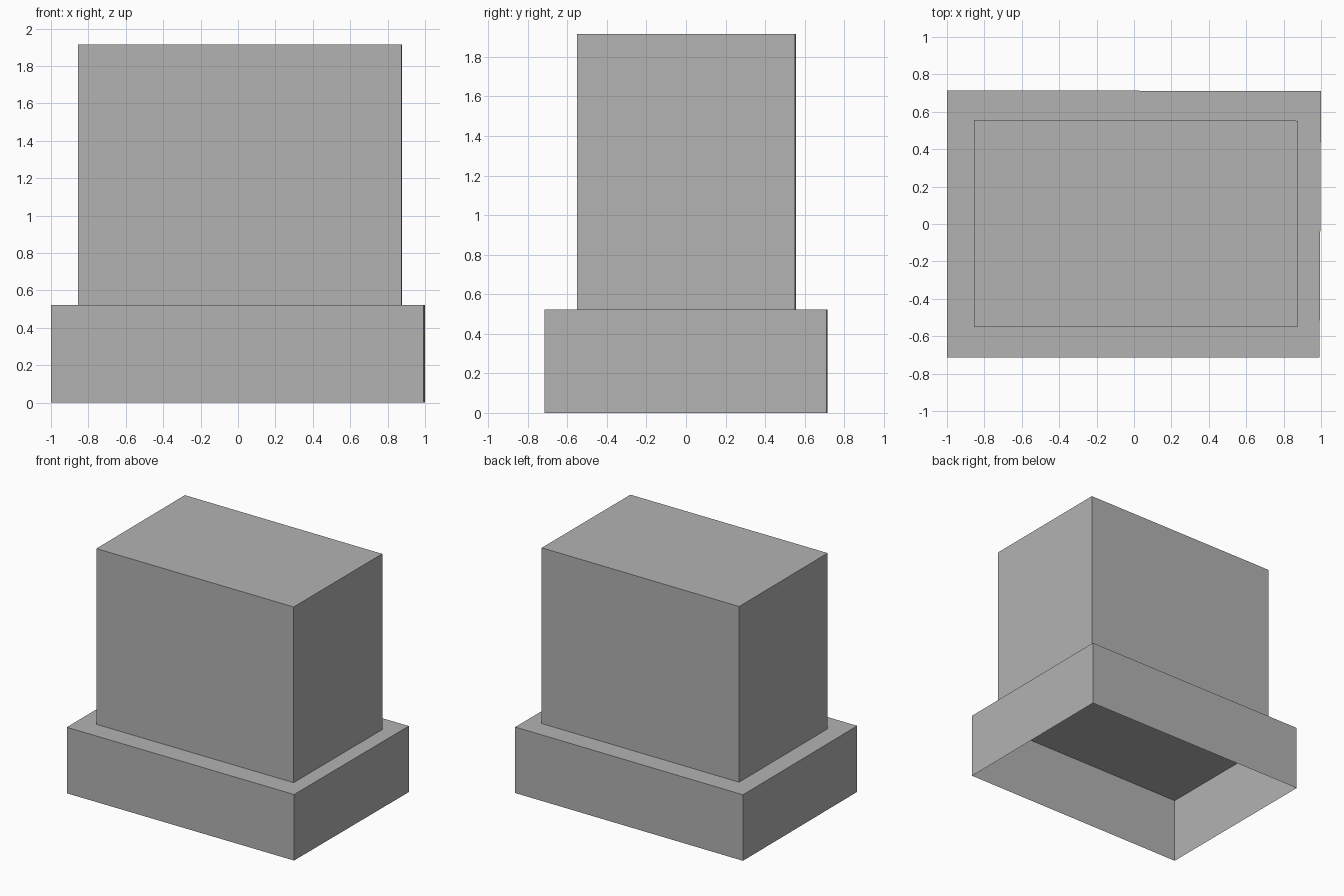
import bpy
import bmesh

cube = bpy.data.objects.get("Cube")
if cube:
    bpy.data.objects.remove(cube, do_unlink=True)

grey = bpy.data.materials.new("plain grey")
grey.use_nodes = True
colour = (0.45, 0.45, 0.45, 1)
grey.diffuse_color = colour
grey.node_tree.nodes["Principled BSDF"].inputs["Base Color"].default_value = colour


def open_block(name, outline, bottom, top):
    """Raise an outline into a thin shell with a lid and no floor."""
    bm = bmesh.new()
    low = [bm.verts.new((x, y, bottom)) for x, y in outline]
    high = [bm.verts.new((x, y, top)) for x, y in outline]
    bm.faces.new(high)
    for i in range(len(outline)):
        j = (i + 1) % len(outline)
        bm.faces.new((low[i], low[j], high[j], high[i]))
    mesh = bpy.data.meshes.new(name)
    bm.to_mesh(mesh)
    bm.free()
    mesh.materials.append(grey)
    obj = bpy.data.objects.new(name, mesh)
    bpy.context.collection.objects.link(obj)
    return obj


# Wide hollow base, slightly out of square
open_block("base", [(-1, -0.715), (0.992, -0.715), (1, 0.71), (-1, 0.715)], 0, 0.523)

# Tall block standing on the base
open_block("tower", [(-0.855, -0.552), (0.874, -0.552), (0.878, 0.552), (-0.855, 0.556)], 0.523, 1.915)
